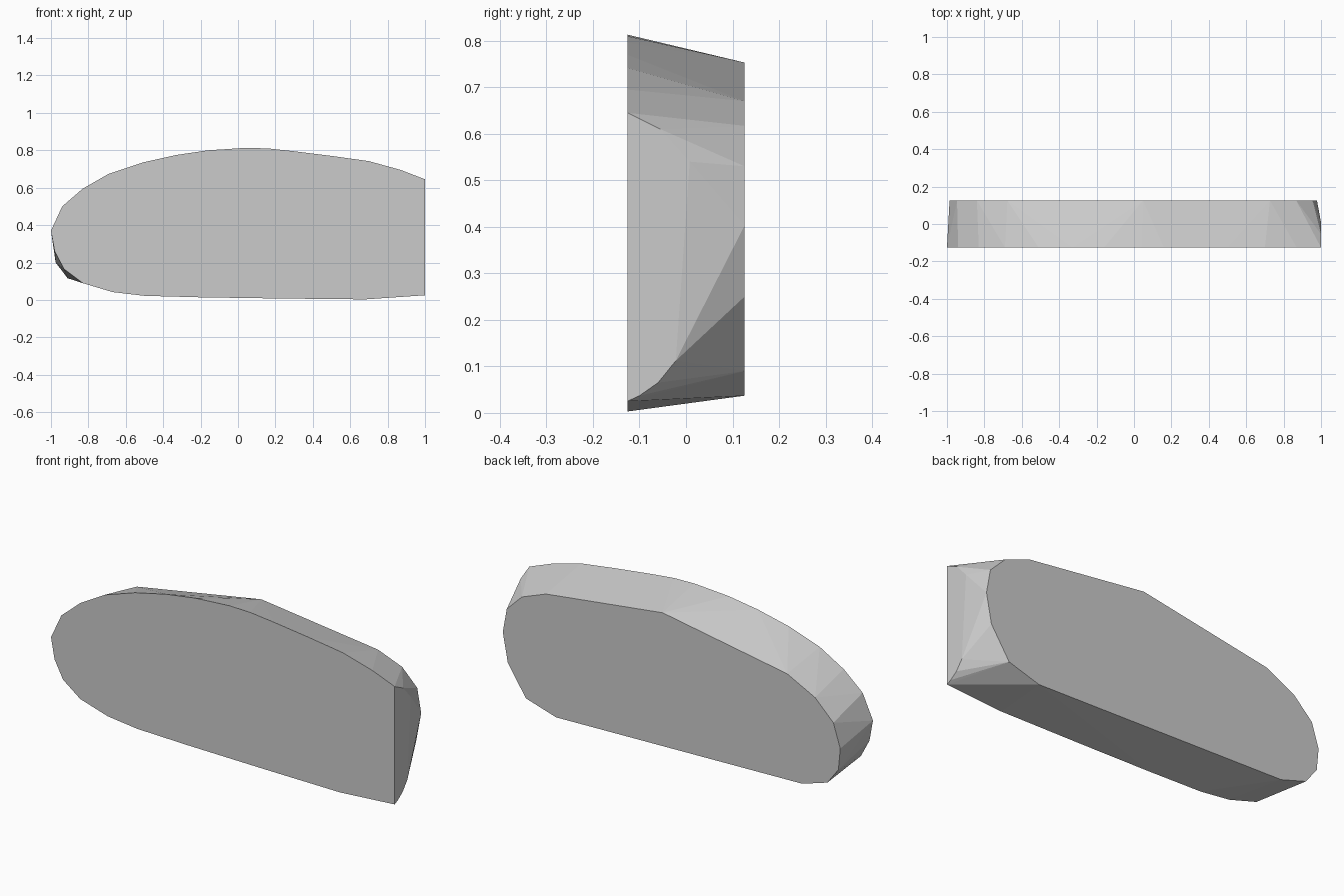
import bpy, bmesh, math

if "Cube" in bpy.data.objects:
    bpy.data.objects.remove(bpy.data.objects["Cube"])

# front outline (x, z), finely rounded
front = [(-1, .37), (-.94, .5), (-.83, .595), (-.69, .675), (-.51, .735), (-.33, .775),
         (-.16, .80), (.04, .813), (.16, .81), (.3, .795), (.5, .77), (.7, .742),
         (.87, .695), (1, .645), (1, .025), (.68, .003), (.2, .008), (-.2, .014),
         (-.5, .022), (-.67, .042), (-.83, .09), (-.93, .165), (-.98, .26)]

# back outline (x, z), coarser and slightly smaller
back = [(.978, .403), (.955, .53), (.867, .617), (.727, .67), (.048, .753), (-.677, .626),
        (-.84, .544), (-.946, .44), (-.986, .315), (-.975, .2), (-.911, .116),
        (-.765, .071), (.668, .037), (.844, .09), (.949, .25)]

# rim of the flat right end (y, z) at x = 1
end = [(-.1, .037), (-.06, .065), (-.022, .112), (.008, .54), (-.055, .61)]

points = ([(x, -.126, z) for x, z in front]
          + [(x, .126, z) for x, z in back]
          + [(1, y, z) for y, z in end])

# body: convex skin around both outlines
bm = bmesh.new()
for p in points:
    bm.verts.new(p)
hull = bmesh.ops.convex_hull(bm, input=bm.verts[:])
loose = [v for v in bm.verts if not v.link_faces]
bmesh.ops.delete(bm, geom=loose, context='VERTS')
bmesh.ops.dissolve_limit(bm, angle_limit=math.radians(.5), verts=bm.verts[:], edges=bm.edges[:])
bmesh.ops.recalc_face_normals(bm, faces=bm.faces[:])

mesh = bpy.data.meshes.new("rounded_block")
bm.to_mesh(mesh)
bm.free()
obj = bpy.data.objects.new("rounded_block", mesh)
bpy.context.collection.objects.link(obj)
